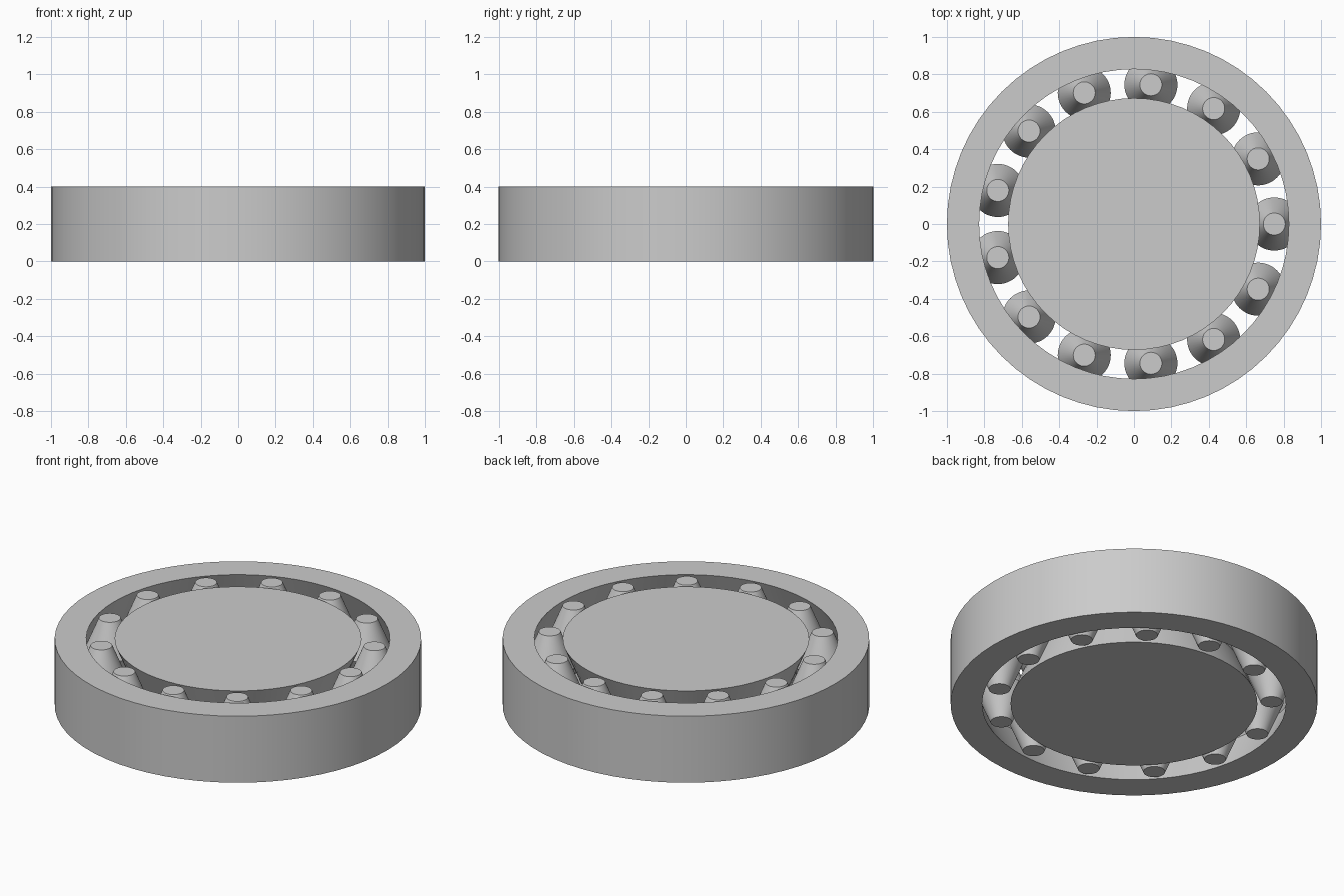
import bpy, bmesh, math

cube = bpy.data.objects.get("Cube")
if cube:
    bpy.data.objects.remove(cube, do_unlink=True)

HEIGHT = 0.4
FLARE = 0.083      # how far rollers swell, and grooves sink, at mid height
ROLLERS = 13
PITCH = 0.75       # radius of the circle of roller centres

steel = bpy.data.materials.new("light_grey")
steel.use_nodes = True
grey = (0.6, 0.6, 0.6, 1)
steel.diffuse_color = grey
steel.node_tree.nodes["Principled BSDF"].inputs["Base Color"].default_value = grey


def lathe(name, profile, segments, closed=False):
    """Turn a (radius, height) profile about z; open profiles get end caps."""
    bm = bmesh.new()
    rings = []
    for r, z in profile:
        rings.append([bm.verts.new((r * math.cos(a), r * math.sin(a), z))
                      for a in (math.tau * i / segments for i in range(segments))])
    pairs = list(zip(rings, rings[1:]))
    if closed:
        pairs.append((rings[-1], rings[0]))
    else:
        bm.faces.new(rings[0][::-1])
        bm.faces.new(rings[-1])
    for low, high in pairs:
        for i in range(segments):
            j = (i + 1) % segments
            bm.faces.new((low[i], low[j], high[j], high[i]))
    bmesh.ops.recalc_face_normals(bm, faces=bm.faces)
    mesh = bpy.data.meshes.new(name)
    bm.to_mesh(mesh)
    bm.free()
    mesh.materials.append(steel)
    obj = bpy.data.objects.new(name, mesh)
    bpy.context.collection.objects.link(obj)
    bpy.ops.object.select_all(action='DESELECT')
    obj.select_set(True)
    bpy.context.view_layer.objects.active = obj
    bpy.ops.object.shade_smooth_by_angle(angle=math.radians(20))
    return obj


def waisted(radius, bulge):
    """Side profile that runs out to radius + bulge at mid height."""
    return [(radius, 0), (radius + bulge, HEIGHT / 2), (radius, HEIGHT)]


# Outer ring with a V groove on its inside
lathe("outer_ring", waisted(0.828, FLARE) + [(1, HEIGHT), (1, 0)], 64, closed=True)

# Solid inner disc with a V groove round its rim
lathe("inner_disc", waisted(0.673, -FLARE), 64)

# Double cone rollers between the two grooves
first = lathe("roller_1", waisted(0.059, FLARE), 48)
for i in range(ROLLERS):
    roller = first
    if i:
        roller = bpy.data.objects.new(f"roller_{i + 1}", first.data)
        bpy.context.collection.objects.link(roller)
    angle = math.tau * i / ROLLERS
    roller.location = (PITCH * math.cos(angle), PITCH * math.sin(angle), 0)
